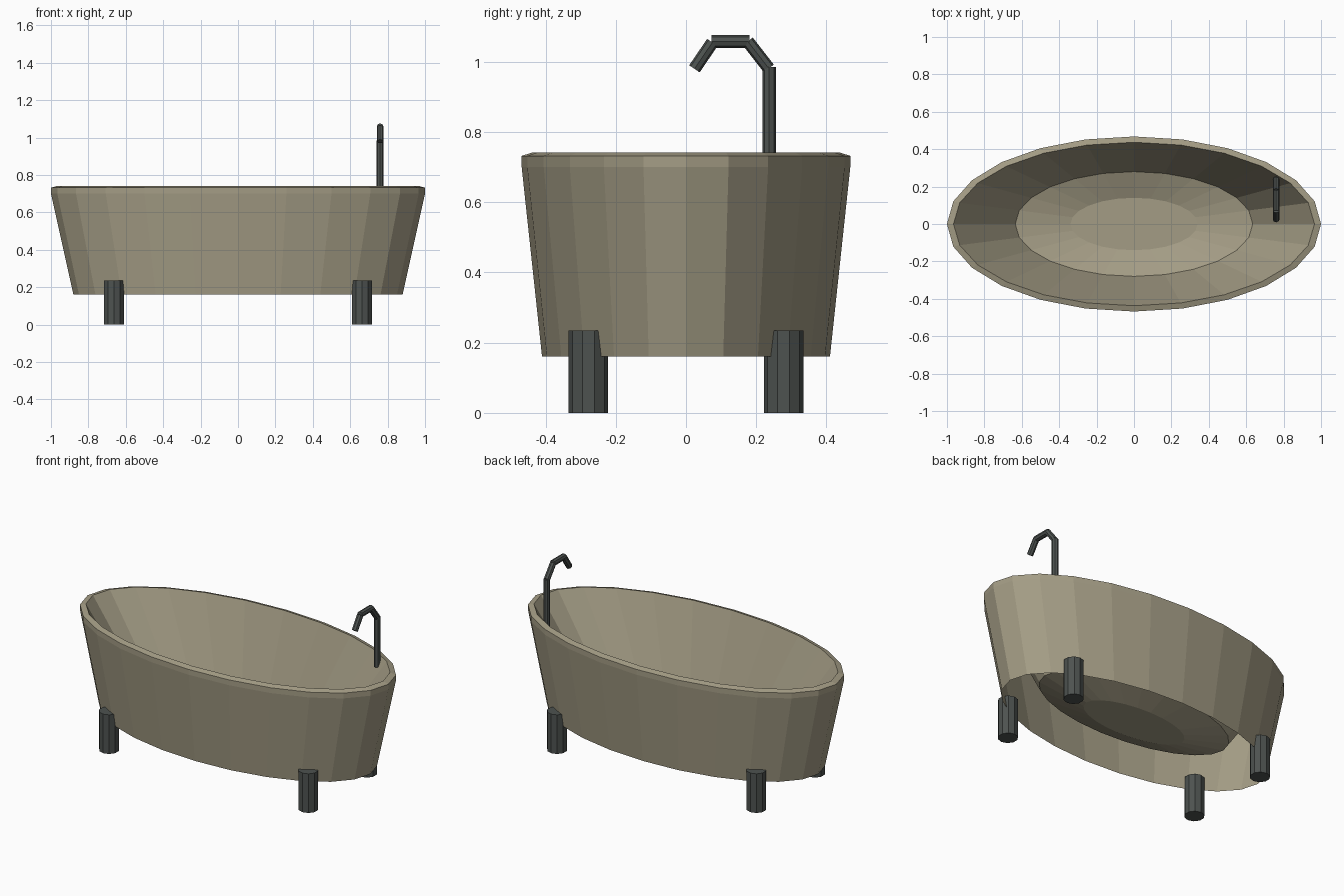
import bpy, bmesh, math
from mathutils import Vector

if "Cube" in bpy.data.objects:
    bpy.data.objects.remove(bpy.data.objects["Cube"])


def material(name, rgb):
    m = bpy.data.materials.new(name)
    m.diffuse_color = (*rgb, 1)
    m.use_nodes = True
    m.node_tree.nodes["Principled BSDF"].inputs["Base Color"].default_value = m.diffuse_color
    return m


stone = material("warm_stone", (0.37, 0.335, 0.235))
iron = material("dark_iron", (0.075, 0.085, 0.08))


def finish(bm, name, mat):
    mesh = bpy.data.meshes.new(name)
    bm.to_mesh(mesh)
    bm.free()
    mesh.materials.append(mat)
    obj = bpy.data.objects.new(name, mesh)
    bpy.context.collection.objects.link(obj)
    return obj


def rod(name, a, b, radius, sides):
    """Flat-sided cylinder from point a to point b."""
    a, b = Vector(a), Vector(b)
    bm = bmesh.new()
    bmesh.ops.create_cone(bm, cap_ends=True, segments=sides, radius1=radius,
                          radius2=radius, depth=(b - a).length)
    # turn so that one corner lies along y
    rot = (b - a).to_track_quat('Z', 'Y').to_matrix()
    for v in bm.verts:
        x, y, z = v.co
        v.co = rot @ Vector((-y, x, z)) + (a + b) / 2
    return finish(bm, name, iron)


# Tub: elliptical rings (x radius, y radius, height) from the open foot,
# over the rim, and down the inside to the dished floor
rings = [(0.88, 0.41, 0.16), (1.0, 0.468, 0.70), (1.0, 0.468, 0.732),
         (0.965, 0.437, 0.742), (0.635, 0.28, 0.28), (0.34, 0.14, 0.22)]
SIDES = 24
bm = bmesh.new()
loops = []
for rx, ry, z in rings:
    loops.append([bm.verts.new((rx * math.cos(2 * math.pi * i / SIDES),
                                ry * math.sin(2 * math.pi * i / SIDES), z))
                  for i in range(SIDES)])
for lo, hi in zip(loops, loops[1:]):
    for i in range(SIDES):
        j = (i + 1) % SIDES
        bm.faces.new((lo[i], lo[j], hi[j], hi[i]))
bm.faces.new(loops[-1])
finish(bm, "tub", stone)

# Four legs
for sx, side in ((-1, "left"), (1, "right")):
    for sy, end in ((-1, "front"), (1, "back")):
        bm = bmesh.new()
        bmesh.ops.create_cone(bm, cap_ends=True, segments=10, radius1=0.056,
                              radius2=0.056, depth=0.235)
        for v in bm.verts:
            x, y, z = v.co
            # keep a corner along y
            v.co = (x + sx * 0.663, y + sy * 0.278, z + 0.1175)
        finish(bm, f"leg_{end}_{side}", iron)

# Tap: upright pipe and three straight neck pieces
X = 0.76
rod("tap_pipe", (X, 0.237, 0.685), (X, 0.237, 0.985), 0.019, 8)
rod("tap_neck_rise", (X, 0.236, 0.981), (X, 0.176, 1.058), 0.018, 8)
rod("tap_neck_top", (X, 0.181, 1.058), (X, 0.073, 1.058), 0.018, 8)
rod("tap_spout", (X, 0.075, 1.055), (X, 0.024, 0.98), 0.018, 8)
